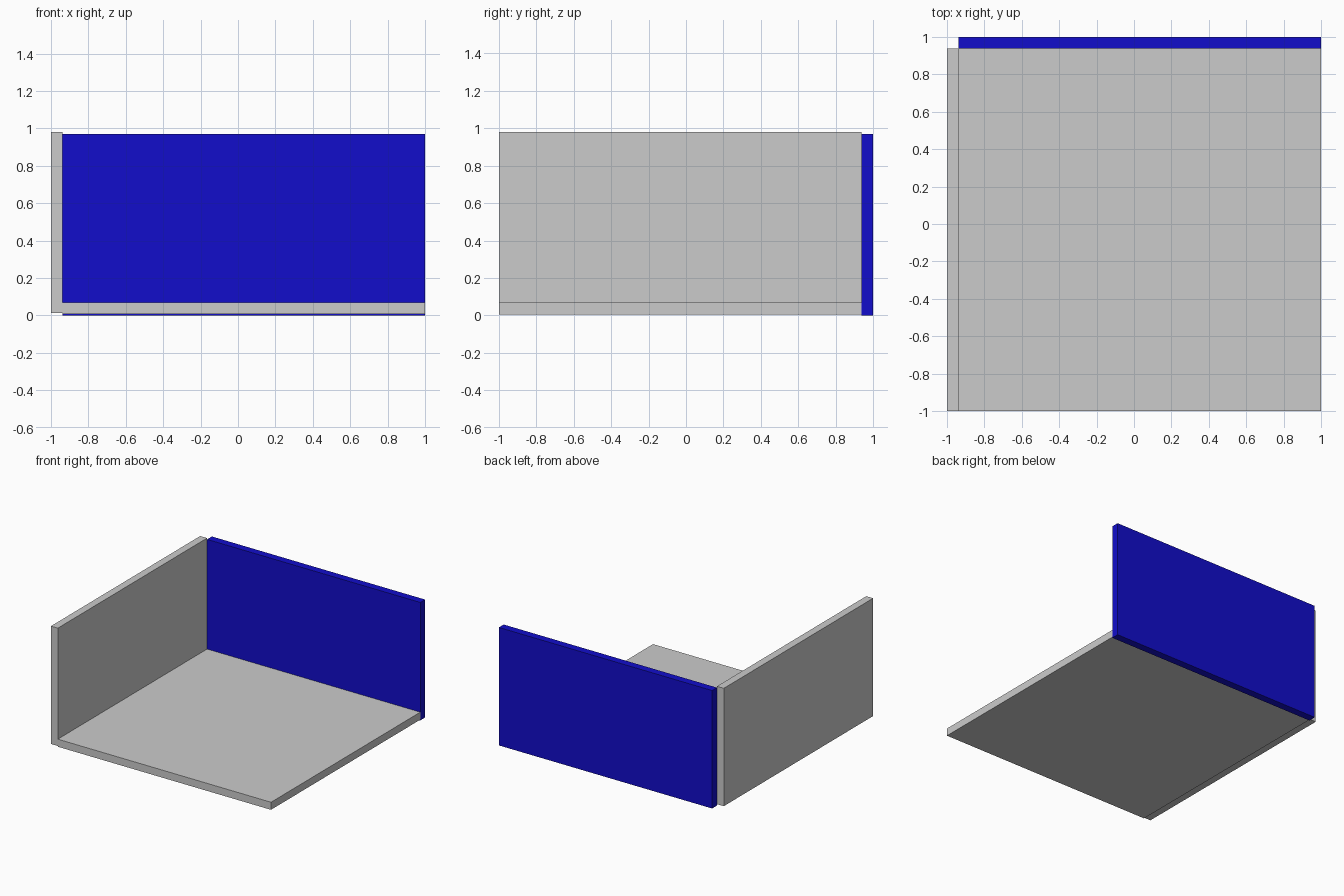
import bpy

if "Cube" in bpy.data.objects:
    bpy.data.objects.remove(bpy.data.objects["Cube"])


def panel(name, lo, hi):
    """Axis-aligned board between two opposite corners."""
    centre = [(a + b) / 2 for a, b in zip(lo, hi)]
    size = [b - a for a, b in zip(lo, hi)]
    bpy.ops.mesh.primitive_cube_add(size=1, location=centre)
    ob = bpy.context.object
    ob.name = name
    ob.scale = size
    bpy.ops.object.transform_apply(location=False, rotation=False, scale=True)
    return ob


edge = 0.9375  # inner faces of both walls

# Floor and the two walls, butted at the corner
panel("floor", (-edge, -1, 0.006), (1, edge, 0.068))
panel("left_wall", (-1, -1, 0.012), (-edge, edge, 0.98))
back = panel("back_wall", (-edge, edge, 0), (1, 1, 0.969))

# Blue paint on the back wall
blue = bpy.data.materials.new("blue_paint")
blue.diffuse_color = (0.006, 0.004, 0.6, 1)
blue.use_nodes = True
blue.node_tree.nodes["Principled BSDF"].inputs["Base Color"].default_value = blue.diffuse_color
back.data.materials.append(blue)
